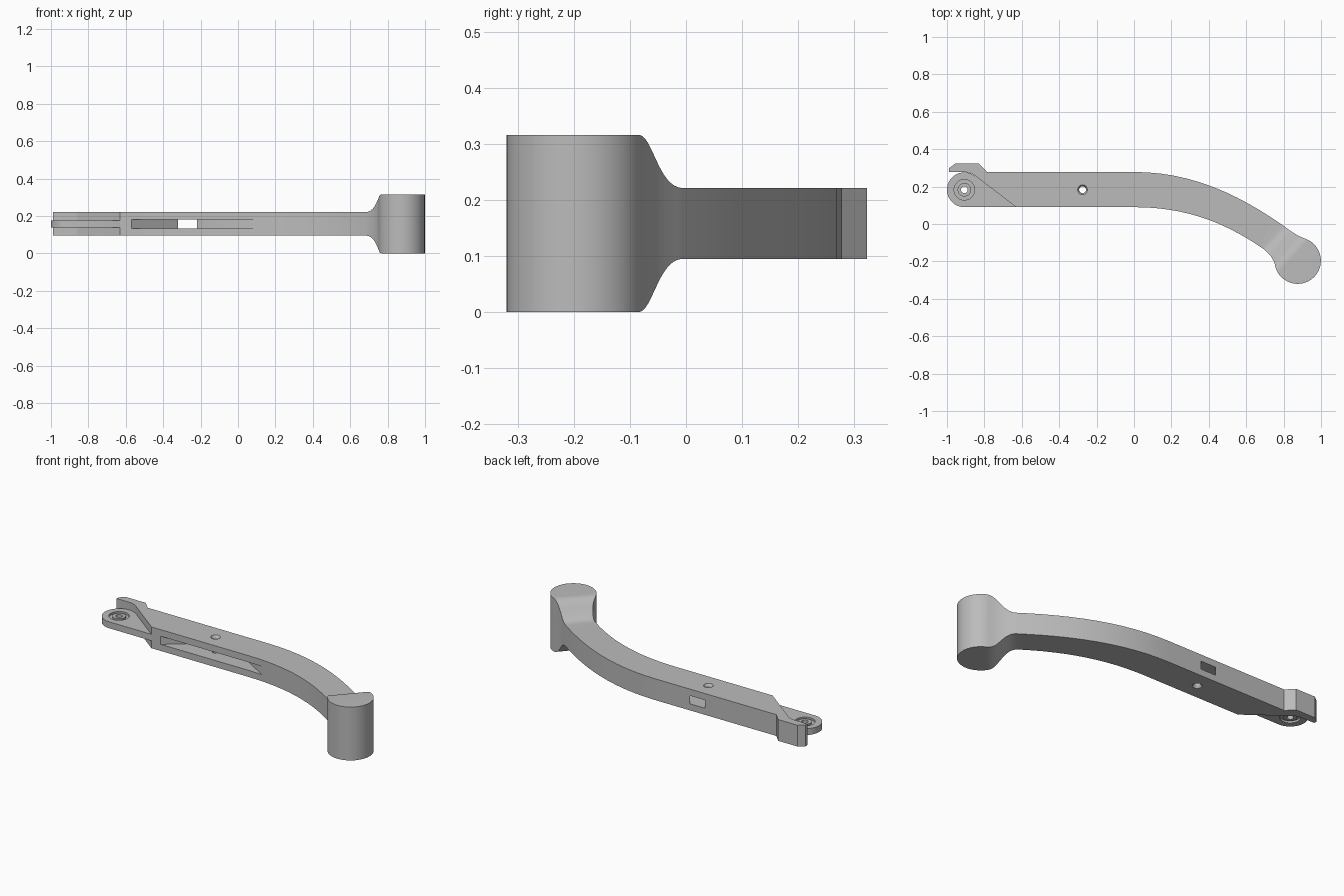
import bpy, bmesh
from math import sin, cos, radians, pi
from mathutils import Matrix, Vector

if "Cube" in bpy.data.objects:
    bpy.data.objects.remove(bpy.data.objects["Cube"])

grey = bpy.data.materials.new("mid_grey")
grey.use_nodes = True
grey.diffuse_color = (0.5, 0.5, 0.5, 1)
grey.node_tree.nodes["Principled BSDF"].inputs["Base Color"].default_value = (0.5, 0.5, 0.5, 1)

HEIGHT = 0.316
MID = HEIGHT / 2
PIVOT = Vector((-0.907, 0.183))
PIN = Vector((-0.275, 0.183))


def make_object(name, bm):
    bmesh.ops.recalc_face_normals(bm, faces=bm.faces)
    mesh = bpy.data.meshes.new(name)
    bm.to_mesh(mesh)
    bm.free()
    mesh.materials.append(grey)
    obj = bpy.data.objects.new(name, mesh)
    bpy.context.collection.objects.link(obj)
    return obj


def prism(name, points, low, high, matrix=Matrix()):
    """Extrude a closed outline between two levels."""
    bm = bmesh.new()
    face = bm.faces.new([bm.verts.new((p[0], p[1], low)) for p in points])
    moved = bmesh.ops.extrude_face_region(bm, geom=[face])["geom"]
    verts = [v for v in moved if isinstance(v, bmesh.types.BMVert)]
    bmesh.ops.translate(bm, verts=verts, vec=(0, 0, high - low))
    bm.transform(matrix)
    return make_object(name, bm)


def lathe(name, profile, centre, steps=40):
    """Turn a closed (radius, height) profile about a vertical axis."""
    bm = bmesh.new()
    rings = [[bm.verts.new((centre.x + r * cos(2 * pi * i / steps),
                            centre.y + r * sin(2 * pi * i / steps), MID + z))
              for r, z in profile] for i in range(steps)]
    n = len(profile)
    for i in range(steps):
        a, b = rings[i], rings[(i + 1) % steps]
        for j in range(n):
            k = (j + 1) % n
            bm.faces.new((a[j], b[j], b[k], a[k]))
    return make_object(name, bm)


def arc(centre, radius, start, end, steps):
    angles = [radians(start + (end - start) * i / steps) for i in range(steps + 1)]
    return [(centre[0] + radius * cos(a), centre[1] + radius * sin(a)) for a in angles]


def bezier(a, b, c, d, steps=12):
    a, b, c, d = map(Vector, (a, b, c, d))
    ts = [i / steps for i in range(steps + 1)]
    return [tuple(a * (1 - t) ** 3 + b * 3 * t * (1 - t) ** 2
                  + c * 3 * t * t * (1 - t) + d * t ** 3) for t in ts]


def boolean(obj, tool, operation):
    mod = obj.modifiers.new("cut", "BOOLEAN")
    mod.operation, mod.object, mod.solver = operation, tool, "EXACT"
    bpy.context.view_layer.objects.active = obj
    bpy.ops.object.modifier_apply(modifier=mod.name)
    bpy.data.objects.remove(tool)


# Arm outline: straight bar, curved neck, round head, back hook, clearance edge
head = (0.875, -0.196)
outline = [(-0.63, 0.09)]
outline += bezier((0, 0.09), (0.25, 0.09), (0.46, 0.025), (0.68, -0.125))
outline += bezier((0.68, -0.125), (0.725, -0.155), (0.748, -0.19), (0.756, -0.225), 8)[1:-1]
outline += arc(head, 0.124, 194, 430, 40)
outline += bezier((0.917, -0.079), (0.87, -0.062), (0.84, -0.04), (0.8, -0.01), 8)[1:]
outline += bezier((0.8, -0.01), (0.55, 0.165), (0.3, 0.278), (0, 0.278))[1:]
outline += [(-0.786, 0.278), (-0.83, 0.323), (-0.957, 0.323), (-0.99, 0.297), (-0.99, 0.279)]
outline += arc(PIVOT, 0.0945, 90, 53, 8)
arm = prism("lever_arm", outline, -0.1, HEIGHT + 0.1)

# Side profile: slim bar that flares smoothly to the tall head
flare = bezier((0.59, 0.221), (0.665, 0.221), (0.68, HEIGHT), (0.745, HEIGHT), 16)
upper = [(-1.5, 0.221)] + flare + [(1.5, HEIGHT)]
lower = [(d, HEIGHT - z) for d, z in reversed(upper)]
along = Vector((0.74, -0.673, 0)).normalized()
up = Vector((0, 0, 1))
frame = Matrix((along, up, along.cross(up))).transposed().to_4x4()
boolean(arm, prism("flare_profile", upper + lower, -2, 2, frame), "INTERSECT")

# Tapered slot through the bar from front to back
slot = [(-0.623, 0.05), (0.156, 0.05), (-0.22, 0.278), (-0.22, 0.35),
        (-0.32, 0.35), (-0.32, 0.278)]
boolean(arm, prism("slot_cutter", slot, 0.134, 0.182), "DIFFERENCE")


# Countersunk pin hole through the bar
def pin_cutter():
    bm = bmesh.new()
    levels = [(0.028, -0.066), (0.018, -0.05), (0.018, 0.05), (0.028, 0.066)]
    rings = [[bm.verts.new((x, y, MID + z)) for x, y in arc(PIN, r, 0, 348.75, 31)]
             for r, z in levels]
    for a, b in zip(rings, rings[1:]):
        for i in range(32):
            j = (i + 1) % 32
            bm.faces.new((a[i], a[j], b[j], b[i]))
    bm.faces.new(rings[0])
    bm.faces.new(rings[-1])
    return make_object("pin_cutter", bm)


boolean(arm, pin_cutter(), "DIFFERENCE")

# Thin pivot tongue with a round end
half = 0.019
tongue_outline = arc(PIVOT, 0.093, 53, 270, 32) + [(-0.632, 0.09), (-0.61, 0.1), (-0.8, 0.25)]
tongue = prism("pivot_tongue", tongue_outline, MID - half, MID + half)
bore = prism("bore_cutter", arc(PIVOT, 0.055, 0, 351, 39), 0, HEIGHT)
boolean(tongue, bore, "DIFFERENCE")

# Grooved hub seated in the tongue
side = [(0.018, half), (0.036, half), (0.036, 0.008), (0.055, 0.008)]
hub = lathe("pivot_hub", side + [(r, -z) for r, z in reversed(side)], PIVOT)

# Smooth curved walls, keep sharp edges
bpy.ops.object.select_all(action="DESELECT")
for part in (arm, tongue, hub):
    part.select_set(True)
bpy.context.view_layer.objects.active = arm
bpy.ops.object.shade_smooth_by_angle(angle=radians(30))
